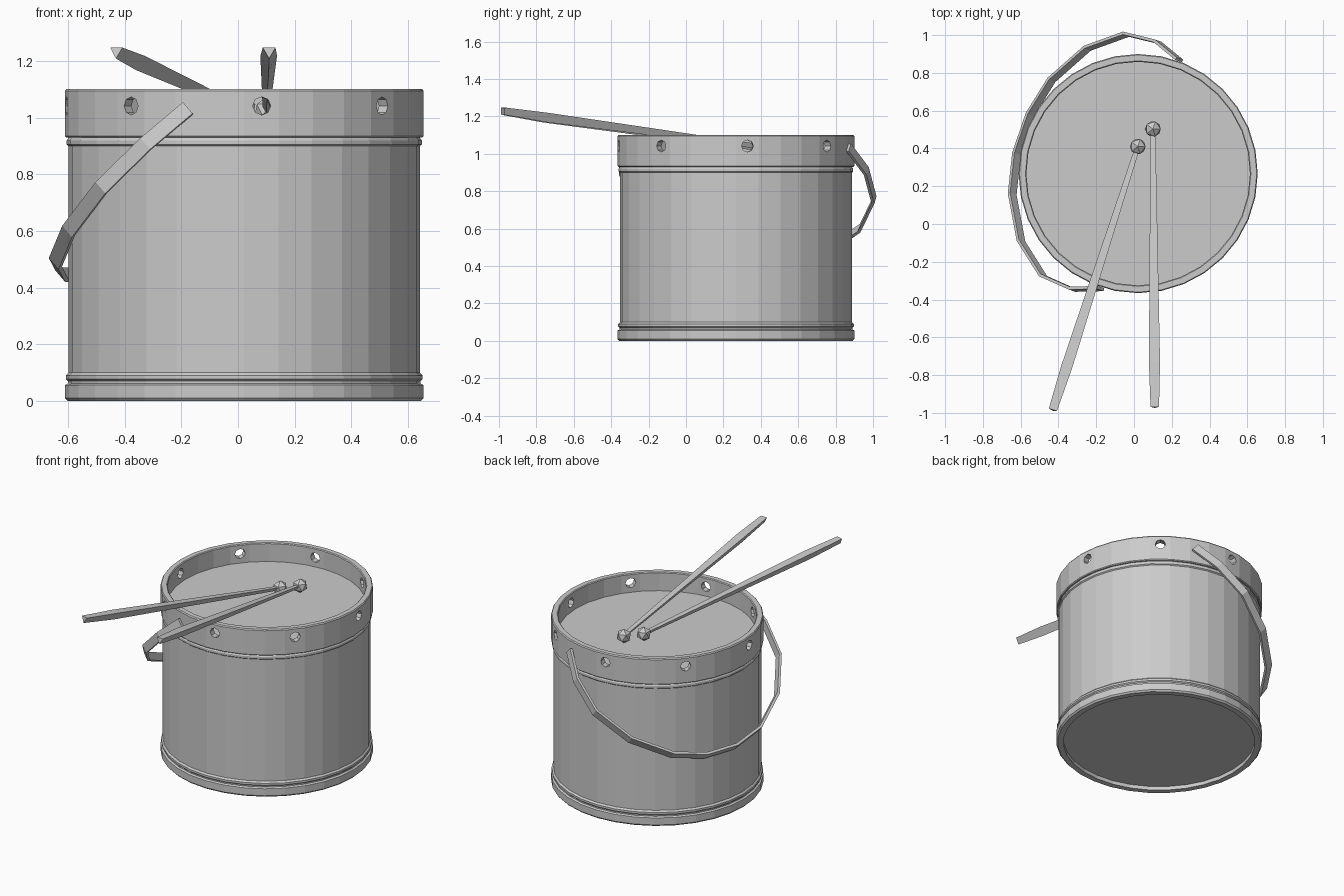
import bpy, bmesh, math
from mathutils import Vector

if "Cube" in bpy.data.objects:
    bpy.data.objects.remove(bpy.data.objects["Cube"])

C = Vector((0.022, 0.267, 0))   # drum axis
N = 32                          # sides of the drum


def make(name, verts, faces):
    bm = bmesh.new()
    vs = [bm.verts.new(v) for v in verts]
    for f in faces:
        bm.faces.new([vs[i] for i in f])
    bmesh.ops.recalc_face_normals(bm, faces=bm.faces)
    me = bpy.data.meshes.new(name)
    bm.to_mesh(me)
    bm.free()
    ob = bpy.data.objects.new(name, me)
    bpy.context.collection.objects.link(ob)
    return ob


def lathe(name, prof, ring=False):
    """Turn an (r, z) profile around the drum axis; closed ring or capped solid."""
    verts, faces, m = [], [], len(prof)
    for r, z in prof:
        for i in range(N):
            a = 2 * math.pi * i / N
            verts.append(C + Vector((r * math.cos(a), r * math.sin(a), z)))
    for k in range(m if ring else m - 1):
        a, b = k * N, ((k + 1) % m) * N
        for i in range(N):
            j = (i + 1) % N
            faces.append((a + i, a + j, b + j, b + i))
    if not ring:
        faces += [tuple(range(N)), tuple(range((m - 1) * N, m * N))]
    return make(name, verts, faces)


def sweep(name, sections):
    """Skin a list of equal-sized cross-sections and cap both ends."""
    n, verts = len(sections[0]), [v for s in sections for v in s]
    faces = [(k * n + i, k * n + (i + 1) % n, (k + 1) * n + (i + 1) % n, (k + 1) * n + i)
             for k in range(len(sections) - 1) for i in range(n)]
    faces += [tuple(range(n)), tuple(range(len(verts) - n, len(verts)))]
    return make(name, verts, faces)


# Shell with bottom recess, bottom hoop and beads
lathe("drum_shell", [
    (0.588, 0.025), (0.588, 0.0), (0.624, 0.0), (0.633, 0.01), (0.633, 0.056), (0.622, 0.062),
    (0.622, 0.07), (0.63, 0.077), (0.63, 0.09), (0.62, 0.1),
    (0.62, 0.9), (0.627, 0.906), (0.627, 0.92), (0.62, 0.93), (0.6, 0.935)])

# Drumhead
lathe("drum_head", [(0.6, 0.94), (0.6, 0.98)])

# Top hoop with eight holes
hoop = lathe("top_hoop", [(0.592, 0.93), (0.628, 0.93), (0.633, 0.935), (0.633, 1.095),
                          (0.628, 1.102), (0.597, 1.102), (0.592, 1.097)], ring=True)
cut_bm = bmesh.new()
for k in range(8):
    a = math.radians(5.625 + 45 * k)
    d = Vector((math.cos(a), math.sin(a), 0))
    rot = d.to_track_quat('Z', 'Y').to_matrix().to_4x4()
    rot.translation = C + d * 0.61 + Vector((0, 0, 1.042))
    bmesh.ops.create_cone(cut_bm, cap_ends=True, segments=8, radius1=0.032,
                          radius2=0.032, depth=0.14, matrix=rot)
cut_me = bpy.data.meshes.new("hole_cutter")
cut_bm.to_mesh(cut_me)
cut_bm.free()
cutter = bpy.data.objects.new("hole_cutter", cut_me)
bpy.context.collection.objects.link(cutter)
cutter.hide_render = True
mod = hoop.modifiers.new("holes", 'BOOLEAN')
mod.operation = 'DIFFERENCE'
mod.solver = 'EXACT'
mod.object = cutter
bpy.context.view_layer.objects.active = hoop
bpy.ops.object.modifier_apply(modifier=mod.name)
bpy.data.objects.remove(cutter)

# Carrying strap: flat band hanging in a tilted plane from two opposite points
u = Vector((0.325, 0.946, 0))
v = Vector((-0.946, 0.325, -0.9))
normal = u.cross(v).normalized()
half = [(0.64, -0.01), (0.692, 0.13), (0.677, 0.3), (0.54, 0.47), (0.32, 0.595), (0.11, 0.643)]
path = [C + Vector((0, 0, 1.025)) + u * p + v * q
        for p, q in half + [(-p, q) for p, q in reversed(half)]]
sections = []
for i, p in enumerate(path):
    t = (path[min(i + 1, len(path) - 1)] - path[max(i - 1, 0)]).normalized()
    side = t.cross(normal).normalized() * 0.008
    w = normal * 0.027
    sections.append([p + side + w, p + side - w, p - side - w, p - side + w])
sweep("carry_strap", sections)


# Drumsticks: three-sided tapered shafts with faceted beads
def drumstick(name, tip, end):
    tip, end = Vector(tip), Vector(end)
    d = (end - tip).normalized()
    side = d.cross(Vector((0, 0, 1))).normalized()
    up = side.cross(d)
    secs = []
    for f, r in ((0.0, 0.015), (0.84, 0.034), (1.0, 0.026)):
        p = tip.lerp(end, f)
        secs.append([p + r * (side * math.cos(a) + up * math.sin(a))
                     for a in (math.radians(30), math.radians(150), math.radians(270))])
    sweep(name, secs)
    bpy.ops.mesh.primitive_ico_sphere_add(subdivisions=1, radius=0.046, location=tip)
    bpy.context.object.name = name + "_bead"


drumstick("drumstick_left", (0.02, 0.41, 1.028), (-0.43, -0.985, 1.235))
drumstick("drumstick_right", (0.1, 0.503, 1.028), (0.11, -0.97, 1.235))
